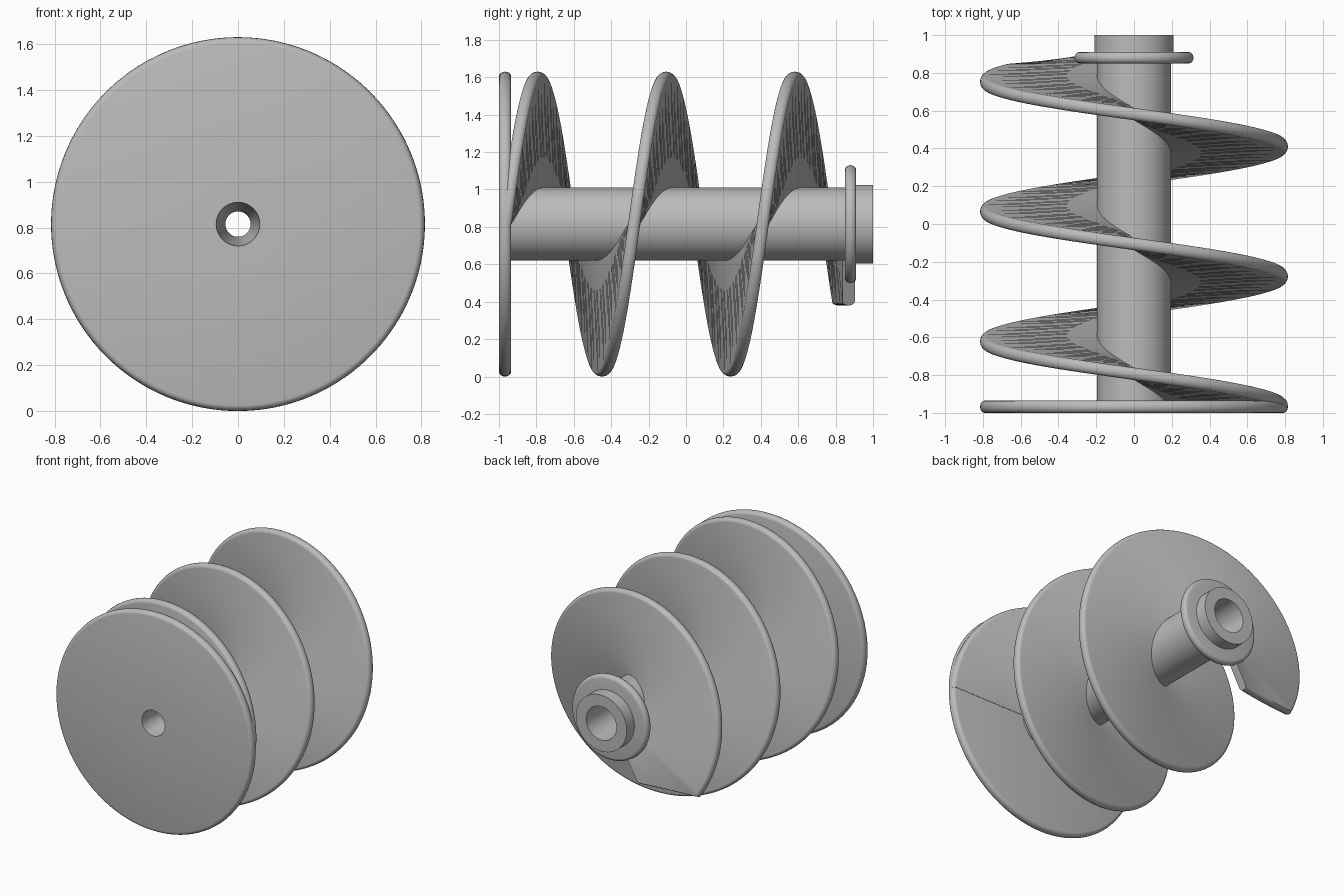
import bpy, bmesh
from math import pi, sin, cos, radians

if "Cube" in bpy.data.objects:
    bpy.data.objects.remove(bpy.data.objects["Cube"])

AXIS_Z = 0.815
RADIUS = 0.815
SHAFT_R = 0.195
HALF = 0.0325      # half thickness of plate and flight
PITCH = 0.6875
START_Y = -0.965

grey = bpy.data.materials.new("plain_grey")
grey.use_nodes = True
grey.diffuse_color = (0.5, 0.5, 0.5, 1)
grey.node_tree.nodes["Principled BSDF"].inputs["Base Color"].default_value = (0.5, 0.5, 0.5, 1)


def rounded_rim(radius, y, half, depth, steps=8):
    """Rounded outer edge from the front side to the back side."""
    return [(radius - depth + depth * cos(a), y + half * sin(a))
            for a in (-pi / 2 + pi * i / steps for i in range(steps + 1))]


def sweep(name, rings, closed):
    """Skin a list of closed cross-section rings."""
    bm = bmesh.new()
    loops = [[bm.verts.new(p) for p in ring] for ring in rings]
    n = len(loops[0])
    pairs = list(zip(loops, loops[1:]))
    if closed:
        pairs.append((loops[-1], loops[0]))
    else:
        bm.faces.new(loops[0])
        bm.faces.new(loops[-1])
    for a, b in pairs:
        for i in range(n):
            j = (i + 1) % n
            bm.faces.new((a[i], a[j], b[j], b[i]))
    bmesh.ops.recalc_face_normals(bm, faces=bm.faces)
    mesh = bpy.data.meshes.new(name)
    bm.to_mesh(mesh)
    bm.free()
    mesh.materials.append(grey)
    obj = bpy.data.objects.new(name, mesh)
    bpy.context.collection.objects.link(obj)
    bpy.ops.object.select_all(action="DESELECT")
    obj.select_set(True)
    bpy.context.view_layer.objects.active = obj
    bpy.ops.object.shade_smooth_by_angle(angle=radians(35))
    return obj


def place(r, y, angle):
    return (r * cos(angle), y, AXIS_Z + r * sin(angle))


def lathe(name, profile, steps=96):
    sweep(name, [[place(r, y, 2 * pi * k / steps) for r, y in profile]
                 for k in range(steps)], True)


# Front plate with the mouth of the bore
lathe("front_plate", [(0.095, -1)] + rounded_rim(RADIUS, START_Y - 0.0025, HALF, 0.025)
      + [(0.09, -0.935)])

# Hollow shaft with a wider bore at the back
lathe("shaft", [(0.09, -0.935), (SHAFT_R, -0.935), (SHAFT_R, 0.88), (0.21, 0.88),
                (0.21, 1), (0.125, 1), (0.11, 0.6), (0.055, 0.6), (0.055, -0.7)])

# Rounded collar near the back end
lathe("collar", [(0.15, 0.85)] + rounded_rim(0.315, 0.88, 0.03, 0.025) + [(0.15, 0.91)])

# Spiral flight, trimmed level along its last stretch
TURN_END = 5 * pi + radians(61)
STEPS = 400
rings = []
for k in range(STEPS + 1):
    t = TURN_END * k / STEPS
    y = START_Y + PITCH * t / (2 * pi)
    rim = RADIUS
    drop = -sin(t)
    if t > 5 * pi and drop > 0.1:
        rim = min(RADIUS, 0.435 / drop)
    inner = SHAFT_R - 0.03
    section = [(inner, y - HALF)] + rounded_rim(rim, y, HALF, 0.025) + [(inner, y + HALF)]
    rings.append([place(r, yy, t) for r, yy in section])
sweep("spiral_flight", rings, False)
